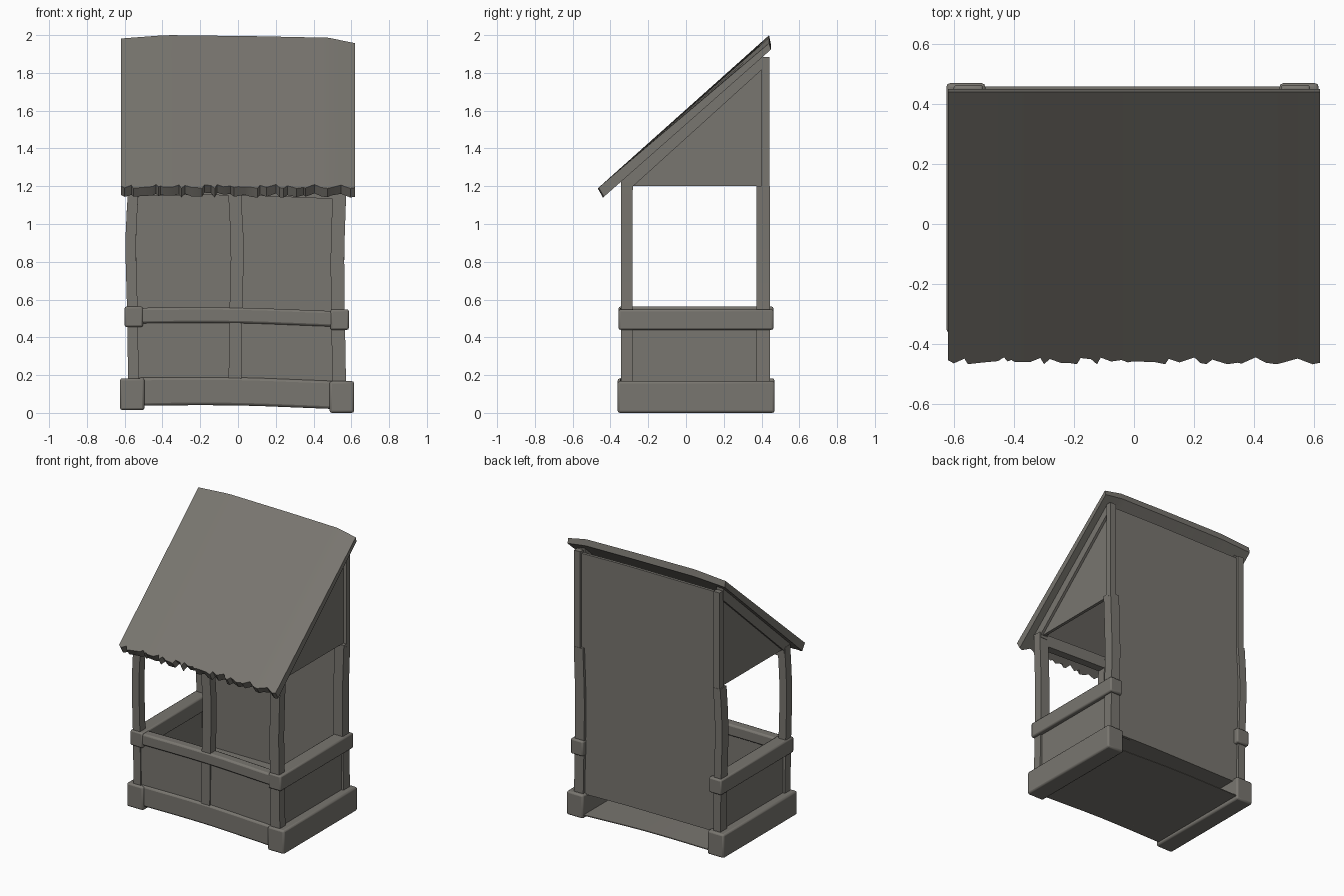
import bpy, bmesh, math, random

if "Cube" in bpy.data.objects:
    bpy.data.objects.remove(bpy.data.objects["Cube"])
random.seed(4)

mat = bpy.data.materials.new("weathered grey")
mat.diffuse_color = (0.19, 0.18, 0.16, 1)
mat.use_nodes = True
mat.node_tree.nodes["Principled BSDF"].inputs["Base Color"].default_value = mat.diffuse_color


def interp(pts, t):
    """Piecewise linear lookup in a list of (t, value)."""
    if t <= pts[0][0]:
        return pts[0][1]
    for (a, va), (b, vb) in zip(pts, pts[1:]):
        if t <= b:
            return va + (vb - va) * (t - a) / (b - a)
    return pts[-1][1]


def finish(bm, name, bevel=0):
    bmesh.ops.recalc_face_normals(bm, faces=bm.faces)
    me = bpy.data.meshes.new(name)
    bm.to_mesh(me)
    bm.free()
    ob = bpy.data.objects.new(name, me)
    bpy.context.collection.objects.link(ob)
    me.materials.append(mat)
    if bevel:
        m = ob.modifiers.new("bevel", 'BEVEL')
        m.width, m.segments, m.limit_method = bevel, 2, 'ANGLE'
        m.angle_limit = math.radians(50)
    bpy.ops.object.select_all(action='DESELECT')
    ob.select_set(True)
    bpy.context.view_layer.objects.active = ob
    bpy.ops.object.shade_smooth_by_angle(angle=math.radians(35))
    return ob


def box(name, x, y, z, bevel=0.0, cut_axis=None, warp=None, cuts=7):
    """Box from ranges, optionally sliced along an axis and warped."""
    bm = bmesh.new()
    bmesh.ops.create_cube(bm, size=1)
    rng = (x, y, z)
    for v in bm.verts:
        for i in range(3):
            v.co[i] = rng[i][0] if v.co[i] < 0 else rng[i][1]
    if warp:
        es = [e for e in bm.edges
              if abs(e.verts[0].co[cut_axis] - e.verts[1].co[cut_axis]) > 1e-4]
        bmesh.ops.subdivide_edges(bm, edges=es, cuts=cuts, use_grid_fill=True)
        for v in bm.verts:
            warp(v.co)
    return finish(bm, name, bevel)


def prism(name, yz, x0, x1):
    """Side profile extruded across x."""
    bm = bmesh.new()
    a = [bm.verts.new((x0, y, z)) for y, z in yz]
    b = [bm.verts.new((x1, y, z)) for y, z in yz]
    bm.faces.new(a)
    bm.faces.new(b)
    n = len(yz)
    for i in range(n):
        j = (i + 1) % n
        bm.faces.new((a[i], a[j], b[j], b[i]))
    return finish(bm, name)


def bend_x(curve):
    def f(co):
        co.x += interp(curve, co.z)
    return f


def bend_z(curve):
    def f(co):
        co.z += interp(curve, co.x)
    return f


# Side sills, side rails, low panels, gables and rakes
for side, s, dz, cx in (("left", -1, 0.015, -0.56), ("right", 1, 0, 0.55)):
    box(side + "_sill", (cx - 0.065, cx + 0.065), (-0.362, 0.469),
        (dz, dz + 0.168), 0.012)
    rx = cx + 0.008 if s < 0 else cx - 0.012
    box(side + "_rail", (rx - 0.049, rx + 0.049), (-0.357, 0.463),
        (dz + 0.44, dz + 0.548), 0.01)
    o = -0.578 if s < 0 else 0.568
    box(side + "_low_panel", sorted((o - 0.012 * s, o - 0.035 * s)),
        (-0.335, 0.40), (0.12, 0.50))
    prism(side + "_gable", [(-0.285, 1.2), (0.41, 1.2), (0.41, 1.835)],
          o - 0.018 * s, o - 0.04 * s)
    prism(side + "_rake", [(-0.345, 1.18), (-0.345, 1.24), (0.405, 1.912),
                           (0.405, 1.82), (-0.28, 1.2), (-0.28, 1.18)],
          o, o - 0.055 * s)

# Gently bent posts
left = [(0.15, 0), (0.5, -0.004), (0.85, -0.014), (1.0, -0.012), (1.2, 0.002)]
mid = [(0.15, 0), (0.5, 0.004), (0.8, 0.012), (0.95, 0.01), (1.2, -0.004)]
right = [(0.15, 0.004), (0.6, -0.004), (0.85, -0.006), (1.2, 0.006)]
for name, x0, x1, c in (("left", -0.582, -0.526, left),
                        ("middle", -0.05, 0.018, mid),
                        ("right", 0.496, 0.568, right)):
    box(name + "_front_post", (x0, x1), (-0.345, -0.283), (0.14, 1.22),
        0, 2, bend_x(c))
    if name != "middle":
        box(name + "_back_post", (x0, x1), (0.372, 0.444), (0.14, 1.2),
            0, 2, bend_x(c))
for s in (-1, 1):
    box("back_upper_post", sorted((0.574 * s, 0.525 * s)), (0.40, 0.442),
        (1.18, 1.885))

# Front sill, rail and header, sagging to the right
sag = [(-0.55, 0), (-0.2, 0.003), (0.05, 0.001), (0.55, -0.019)]
box("front_sill", (-0.53, 0.53), (-0.350, -0.27), (0.038, 0.186), 0.014, 0, bend_z(sag))
box("front_rail", (-0.54, 0.54), (-0.352, -0.28), (0.474, 0.556), 0.012, 0, bend_z(sag))
box("front_header", (-0.56, 0.56), (-0.342, -0.285), (1.15, 1.235), 0, 0, bend_z(sag))

# Front low panels either side of the middle post
for x in ((-0.55, -0.017), (-0.015, 0.54)):
    box("front_low_panel", x, (-0.336, -0.31), (0.12, 0.50))

# Back wall, raised inner floor and bottom sheet below it
box("back_wall", (-0.55, 0.55), (0.405, 0.425), (0.165, 1.875), 0, 0,
    bend_z([(-0.5, 0), (0.2, 0), (0.55, -0.008)]))
box("inner_floor", (-0.54, 0.54), (-0.32, 0.41), (0.166, 0.182))
box("bottom_sheet", (-0.52, 0.52), (-0.31, 0.458), (0.038, 0.044), 0, 0, bend_z(sag))

# Roof sheet with a ragged front edge
xs = [-0.62]
while xs[-1] < 0.57:
    xs.append(xs[-1] + random.choice((0.012, 0.02, 0.035, 0.05)))
xs.append(0.62)
drop = [(-0.62, 0.018), (-0.38, 0), (0.1, 0.006), (0.48, 0.014), (0.62, 0.043)]
slope = 0.895
bm = bmesh.new()
rings = []
for x in xs:
    d = interp(drop, x)
    f = random.uniform(0, 0.024)
    g = f + random.uniform(-0.006, 0.006)
    pts = [(-0.468 + f, 1.188 + slope * f), (0.440, 2.0 - d),
           (0.449, 1.953 - 0.7 * d), (-0.437 + g, 1.142 + slope * g)]
    rings.append([bm.verts.new((x, y, z)) for y, z in pts])
for a, b in zip(rings, rings[1:]):
    for i in range(4):
        j = (i + 1) % 4
        bm.faces.new((a[i], a[j], b[j], b[i]))
bm.faces.new(rings[0])
bm.faces.new(rings[-1])
finish(bm, "roof")
